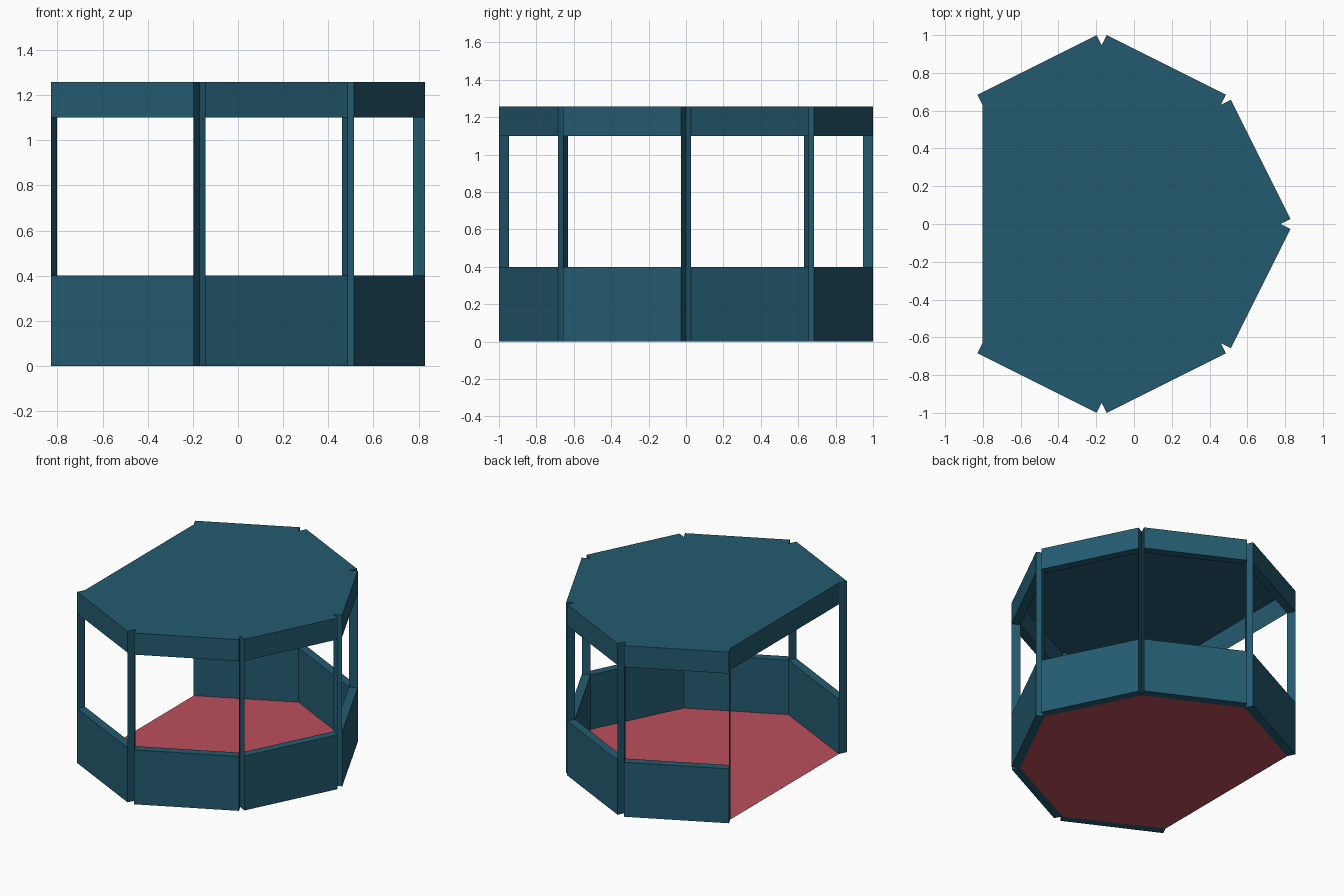
import bpy, bmesh
from mathutils import Vector

if "Cube" in bpy.data.objects:
    bpy.data.objects.remove(bpy.data.objects["Cube"])

A = 0.3154         # plan unit: walls run in steps of (2A, A)
CX = -0.171        # plan centre of the ring
T = 0.06           # wall thickness
Z_SILL, Z_HEAD, Z_TOP = 0.40, 1.10, 1.258


def material(name, rgb):
    m = bpy.data.materials.new(name)
    m.diffuse_color = (*rgb, 1)
    m.use_nodes = True
    m.node_tree.nodes["Principled BSDF"].inputs["Base Color"].default_value = m.diffuse_color
    return m


TEAL = material("dark teal", (0.0175, 0.104, 0.161))
RED = material("soft red", (0.503, 0.078, 0.107))


def finish(name, bm, mat):
    mesh = bpy.data.meshes.new(name)
    bm.to_mesh(mesh)
    bm.free()
    mesh.materials.append(mat)
    ob = bpy.data.objects.new(name, mesh)
    bpy.context.collection.objects.link(ob)
    return ob


def face(bm, pts):
    return bm.faces.new([bm.verts.new(p) for p in pts])


def prism(bm, outline, z0, z1):
    """Closed block over a counter-clockwise outline."""
    lo = [bm.verts.new((p.x, p.y, z0)) for p in outline]
    hi = [bm.verts.new((p.x, p.y, z1)) for p in outline]
    bm.faces.new(lo[::-1])
    bm.faces.new(hi)
    n = len(outline)
    for i in range(n):
        j = (i + 1) % n
        bm.faces.new((lo[i], lo[j], hi[j], hi[i]))


def upright(bm, p, q, z0, z1):
    """Thin vertical sheet from p to q, facing right of its direction."""
    face(bm, [(p.x, p.y, z0), (q.x, q.y, z0), (q.x, q.y, z1), (p.x, p.y, z1)])


# Inner plan corners, counter-clockwise from the open left side
plan = [Vector((CX + x * A, y * A)) for x, y in
        [(-2, -2), (0, -3), (2, -2), (3, 0), (2, 2), (0, 3), (-2, 2)]]

# Six wall panels: low wall, top band and thin end uprights
for i, (p, q) in enumerate(zip(plan, plan[1:])):
    d = (q - p).normalized()
    out = Vector((d.y, -d.x)) * T
    outline = [p + out, q + out, q, p]
    bm = bmesh.new()
    prism(bm, outline, 0, Z_SILL)
    prism(bm, outline, Z_HEAD, Z_TOP)
    upright(bm, q + out, q, Z_SILL, Z_HEAD)
    upright(bm, p, p + out, Z_SILL, Z_HEAD)
    finish(f"wall_panel_{i + 1}", bm, TEAL)

# Roof sheet with a hanging band over the open side
bm = bmesh.new()
face(bm, [(p.x, p.y, Z_TOP) for p in plan])
upright(bm, plan[-1], plan[0], Z_HEAD, Z_TOP)
finish("roof", bm, TEAL)

# Floor sheet
bm = bmesh.new()
face(bm, [(p.x, p.y, 0) for p in plan])
finish("floor", bm, RED)
